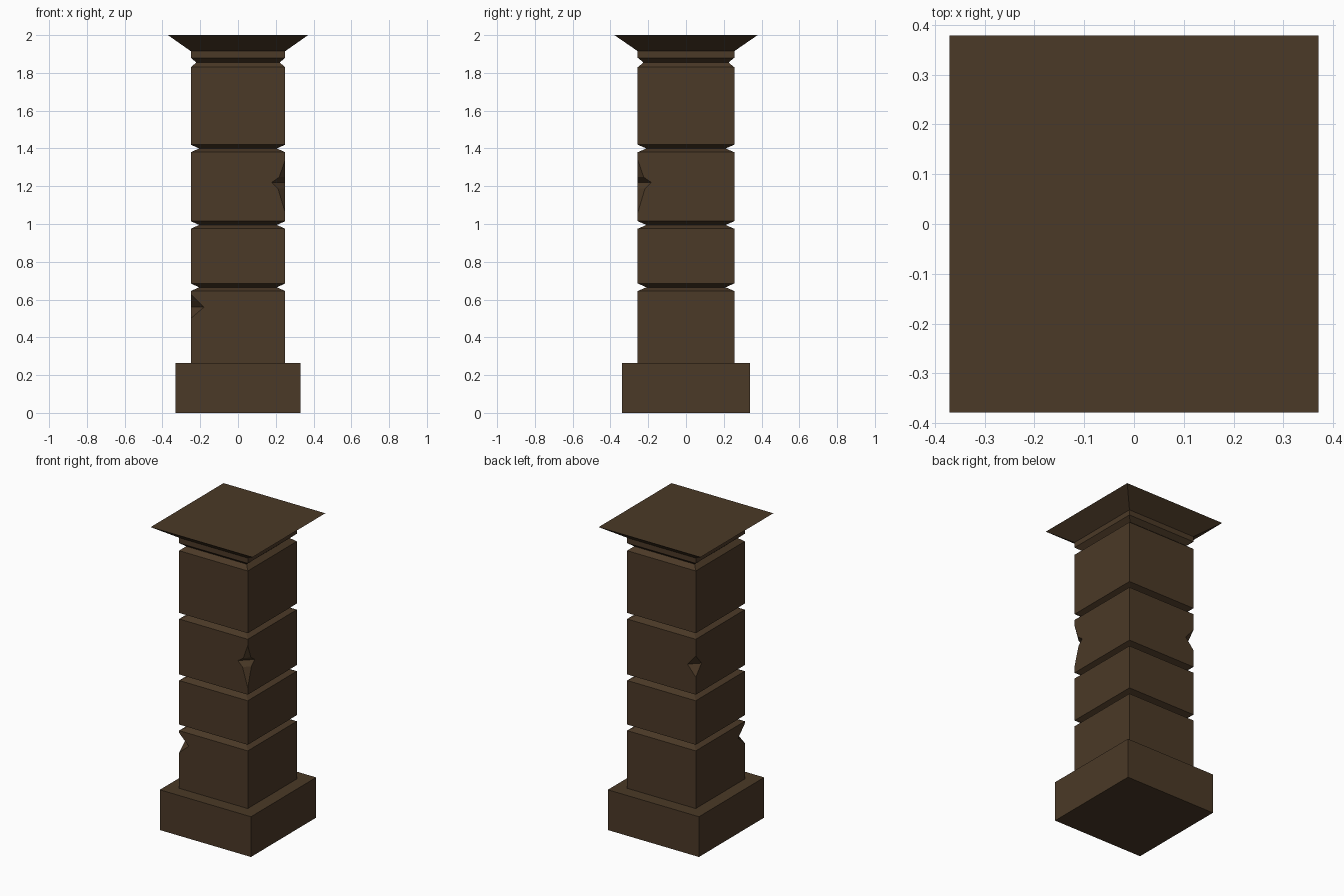
import bpy, bmesh
from mathutils import Vector

if "Cube" in bpy.data.objects:
    bpy.data.objects.remove(bpy.data.objects["Cube"])

DEPTH = 1.022  # the pillar is slightly deeper (y) than wide (x)

stone = bpy.data.materials.new("dark_brown_stone")
stone.diffuse_color = (0.070, 0.041, 0.020, 1)
stone.use_nodes = True
stone.node_tree.nodes["Principled BSDF"].inputs["Base Color"].default_value = stone.diffuse_color


def finish(name, bm):
    bmesh.ops.recalc_face_normals(bm, faces=bm.faces)
    me = bpy.data.meshes.new(name)
    bm.to_mesh(me)
    bm.free()
    me.materials.append(stone)
    ob = bpy.data.objects.new(name, me)
    bpy.context.collection.objects.link(ob)
    return ob


def square_loft(name, profile):
    """Stack square rings given as (half width, z) and skin them."""
    bm = bmesh.new()
    rings = [[bm.verts.new((sx * h, sy * h * DEPTH, z))
              for sx, sy in ((-1, -1), (1, -1), (1, 1), (-1, 1))]
             for h, z in profile]
    for a, b in zip(rings, rings[1:]):
        for i in range(4):
            j = (i + 1) % 4
            bm.faces.new((a[i], a[j], b[j], b[i]))
    bm.faces.new(rings[0])
    bm.faces.new(rings[-1])
    return finish(name, bm)


# Plinth
square_loft("base", [(0.332, 0), (0.332, 0.265)])

# Shaft with V grooves (z centre, half height, inner half width)
R = 0.25
profile = [(R, 0.265)]
for z, half, inner in ((0.665, 0.02, 0.205), (0.995, 0.02, 0.205),
                       (1.40, 0.02, 0.205), (1.855, 0.025, 0.22)):
    profile += [(R, z - half), (inner, z), (R, z + half)]
shaft = square_loft("shaft", profile + [(R, 1.915)])

# Flared cap
square_loft("cap", [(R, 1.915), (0.371, 2.0)])


# Chips knocked out of the shaft corners
def chip(sx, sy, bottom, middle, top, width):
    x, y = sx * R, sy * R * DEPTH
    pts = [(x, y, top), (x, y, bottom),
           (x - sx * width, y, middle), (x, y - sy * width, middle),
           (x + sx * 0.1, y + sy * 0.1, middle)]
    bm = bmesh.new()
    for p in pts:
        bm.verts.new(Vector(p))
    bmesh.ops.convex_hull(bm, input=bm.verts)
    cutter = finish("chip_cutter", bm)
    cutter.hide_render = True
    mod = shaft.modifiers.new("chip", "BOOLEAN")
    mod.operation = "DIFFERENCE"
    mod.solver = "EXACT"
    mod.object = cutter
    return cutter


cutters = [
    chip(1, -1, 1.06, 1.21, 1.34, 0.045),   # tall part of the front right chip
    chip(1, -1, 1.15, 1.22, 1.27, 0.072),   # wide part of the same chip
    chip(-1, -1, 0.50, 0.56, 0.63, 0.07),   # low front left chip
    chip(-1, 1, 1.13, 1.20, 1.27, 0.06),    # back left chip
]

# Apply the cuts and remove the cutters
bpy.context.view_layer.update()
graph = bpy.context.evaluated_depsgraph_get()
cut_mesh = bpy.data.meshes.new_from_object(shaft.evaluated_get(graph))
shaft.modifiers.clear()
shaft.data = cut_mesh
for c in cutters:
    bpy.data.objects.remove(c, do_unlink=True)
